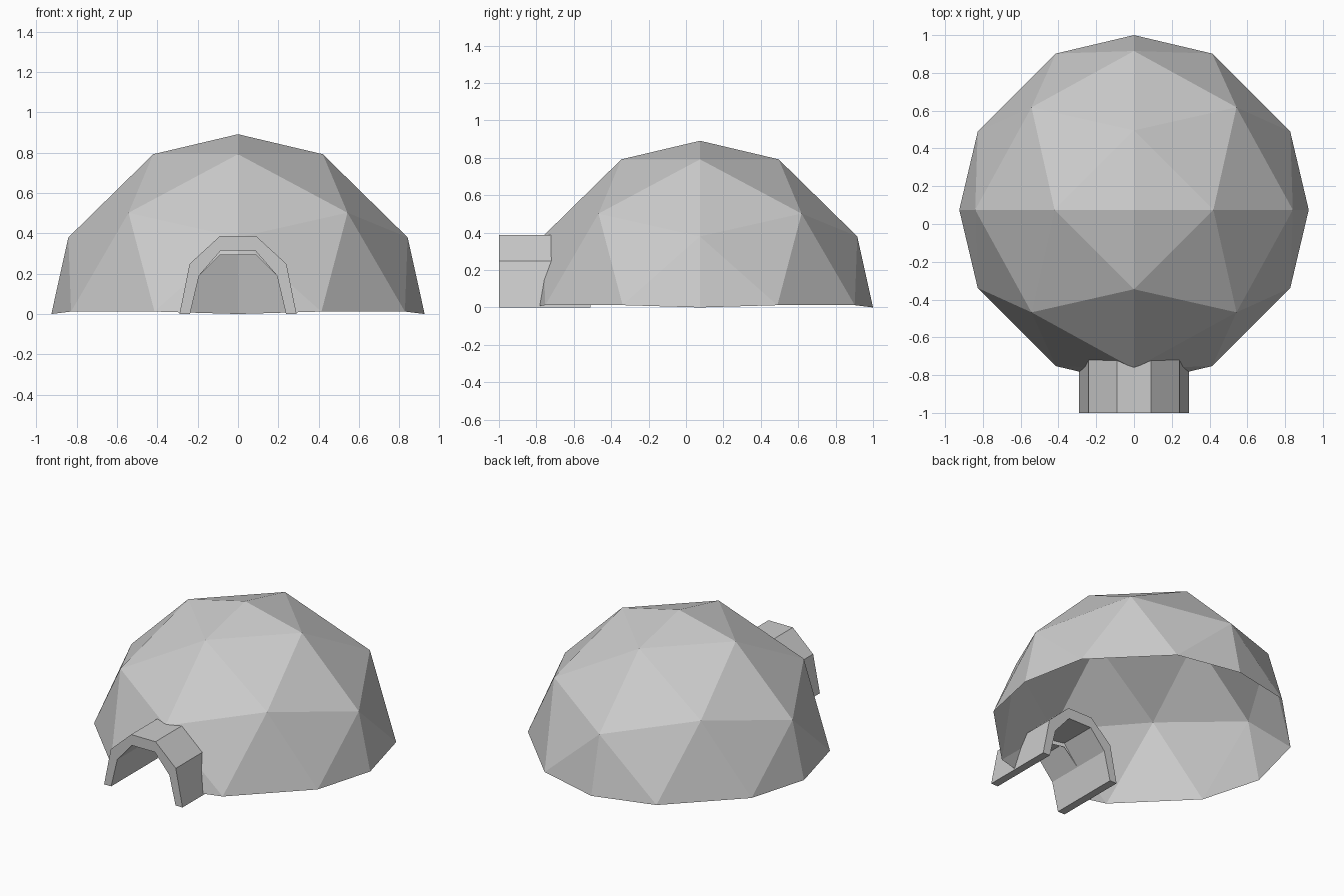
import bpy, bmesh, math
from mathutils import Vector, Matrix

if "Cube" in bpy.data.objects:
    bpy.data.objects.remove(bpy.data.objects["Cube"])

CENTRE_Y = 0.075
R = 0.94


def finish(bm, name):
    bmesh.ops.recalc_face_normals(bm, faces=bm.faces[:])
    me = bpy.data.meshes.new(name)
    bm.to_mesh(me)
    bm.free()
    ob = bpy.data.objects.new(name, me)
    bpy.context.collection.objects.link(ob)
    return ob


def arch(half):
    """Mirror a right-hand half profile (bottom to top) into a full arch."""
    return half + [(-x, z) for x, z in reversed(half)]


OUTER = arch([(0.29, 0), (0.24, 0.248), (0.09, 0.386)])
INNER = arch([(0.238, 0), (0.193, 0.19), (0.085, 0.315)])
DOORWAY = arch([(0.238, 0), (0.193, 0.19), (0.09, 0.292)])


# Dome shell: three-way split octahedron, open underneath
def dome_point(i, j, k):
    d = Vector((i, j, k)).normalized()
    if k == 0:
        z = 0.0 if i * j == 0 else 0.012
        return Vector((d.x * 0.925, d.y * 0.925, z))
    return Vector((d.x * R, d.y * R, d.z * R - 0.049 + (0.008 if k == 1 else 0)))


bm = bmesh.new()
for q in range(4):
    rot = Matrix.Translation((0, CENTRE_Y, 0)) @ Matrix.Rotation(q * math.pi / 2, 4, 'Z')
    v = {(i, j): bm.verts.new(rot @ dome_point(i, j, 3 - i - j))
         for i in range(4) for j in range(4 - i)}
    for i in range(3):
        for j in range(3 - i):
            bm.faces.new((v[i, j], v[i + 1, j], v[i, j + 1]))
            if i + j < 2:
                bm.faces.new((v[i + 1, j], v[i + 1, j + 1], v[i, j + 1]))
bmesh.ops.remove_doubles(bm, verts=bm.verts[:], dist=0.001)

# Doorway: slice the front panels along the arch and remove what lies inside
planes = []
for a, b in zip(DOORWAY, DOORWAY[1:]):
    normal = Vector((b[1] - a[1], 0, a[0] - b[0])).normalized()
    planes.append((Vector((a[0], 0, a[1])), normal))


def inside(face, cuts):
    c = face.calc_center_median()
    return c.y < -0.6 and all((c - p).dot(n) < 0 for p, n in cuts)


for idx, (p, n) in enumerate(planes):
    faces = [f for f in bm.faces if f.calc_center_median().y < -0.6
             and inside(f, planes[:idx])]
    geom = set(faces)
    for f in faces:
        geom.update(f.edges)
        geom.update(f.verts)
    bmesh.ops.bisect_plane(bm, geom=list(geom), plane_co=p, plane_no=n, dist=1e-5)
bmesh.ops.delete(bm, geom=[f for f in bm.faces if inside(f, planes)], context='FACES')
finish(bm, "dome_shell")

# Entrance tunnel: thick faceted arch running into the dome
bm = bmesh.new()
rows = [[bm.verts.new((x, y, z)) for x, z in prof]
        for y in (-1.0, -0.51) for prof in (OUTER, INNER)]
fo, fi, bo, bi = rows
for a, b in ((fo, fi), (bo, bi), (fo, bo), (fi, bi)):
    for s in range(5):
        bm.faces.new((a[s], a[s + 1], b[s + 1], b[s]))
for e in (0, -1):
    bm.faces.new((fo[e], fi[e], bi[e], bo[e]))
finish(bm, "entrance_tunnel")
